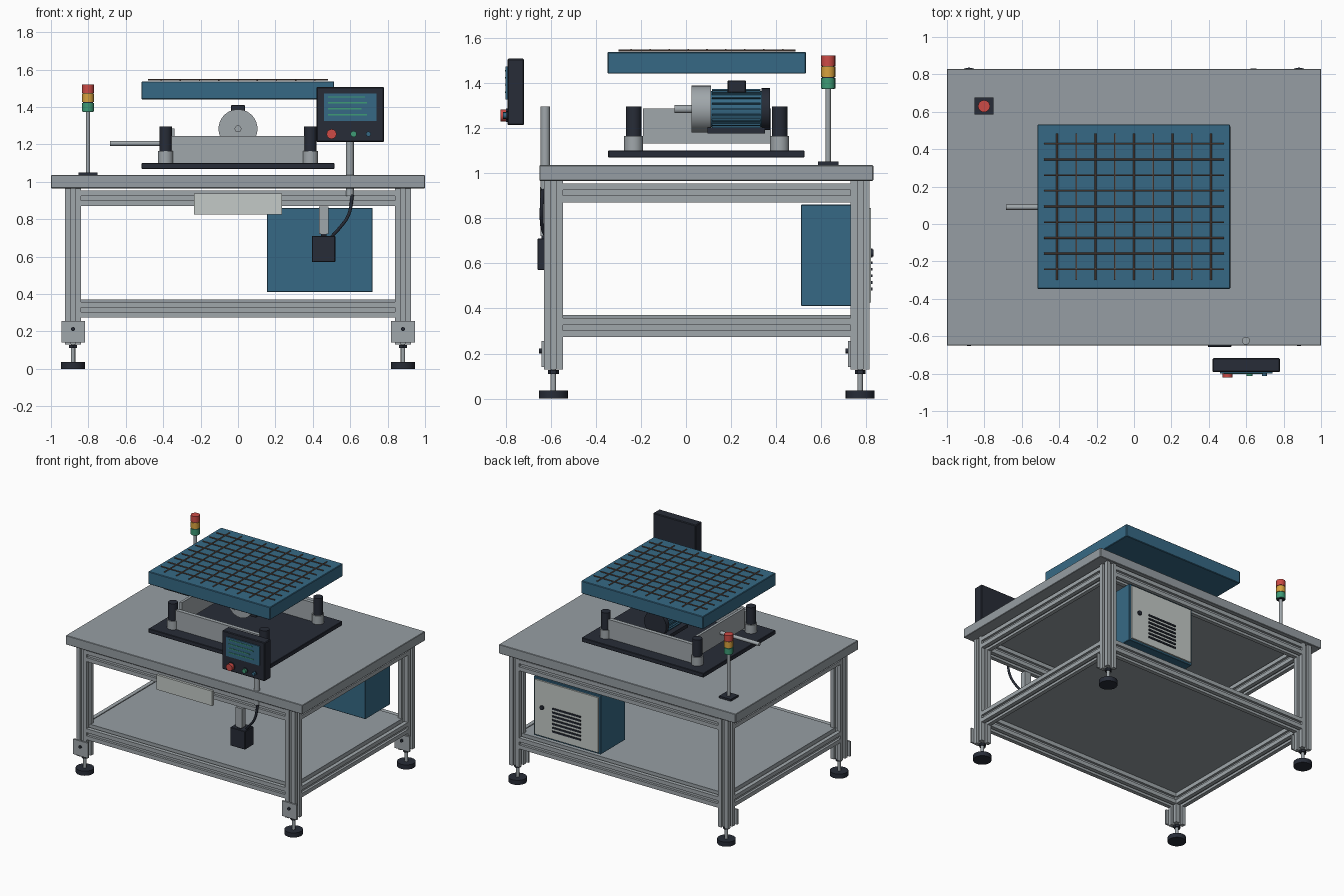
import bpy, bmesh, math
from mathutils import Vector, Matrix

if "Cube" in bpy.data.objects:
    bpy.data.objects.remove(bpy.data.objects["Cube"])


def mat(name, r, g, b):
    m = bpy.data.materials.new(name)
    lin = [((c / 255 + 0.055) / 1.055) ** 2.4 for c in (r, g, b)]
    m.diffuse_color = (*lin, 1)
    m.use_nodes = True
    m.node_tree.nodes["Principled BSDF"].inputs["Base Color"].default_value = m.diffuse_color
    return m


GREY = mat("table grey", 150, 158, 163)
METAL = mat("aluminium", 160, 167, 171)
BLUE = mat("machine blue", 54, 105, 133)
BLACK = mat("dark slate", 39, 44, 55)
PALE = mat("pale panel", 196, 202, 199)
RED = mat("signal red", 205, 75, 70)
AMBER = mat("signal amber", 216, 162, 62)
GREEN = mat("signal green", 62, 155, 118)
WIRE = mat("wire brown", 112, 92, 82)


def finish(bm, name, material):
    bmesh.ops.recalc_face_normals(bm, faces=bm.faces)
    me = bpy.data.meshes.new(name)
    bm.to_mesh(me)
    bm.free()
    me.materials.append(material)
    ob = bpy.data.objects.new(name, me)
    bpy.context.collection.objects.link(ob)
    return ob


def box(name, material, x, y, z, bevel=0):
    """Box from (min, max) pairs."""
    bm = bmesh.new()
    bmesh.ops.create_cube(bm, size=1)
    for v in bm.verts:
        v.co = [(a + b) / 2 + c * (b - a) for (a, b), c in zip((x, y, z), v.co)]
    if bevel:
        bmesh.ops.bevel(bm, geom=list(bm.edges), offset=bevel, segments=1, affect='EDGES')
    return finish(bm, name, material)


def rod(name, material, a, b, r, sides=24, r2=None):
    """Cylinder or cone between two points."""
    a, b = Vector(a), Vector(b)
    turn = (b - a).to_track_quat('Z', 'Y').to_matrix().to_4x4()
    bm = bmesh.new()
    bmesh.ops.create_cone(bm, cap_ends=True, segments=sides, radius1=r,
                          radius2=r if r2 is None else r2, depth=(b - a).length,
                          matrix=Matrix.Translation((a + b) / 2) @ turn)
    ob = finish(bm, name, material)
    ob.data.shade_smooth()
    ob.data.set_sharp_from_angle(angle=math.radians(40))
    return ob


def slot_beam(name, a, b, h=0.042, w=0.012, d=0.018):
    """Slotted square extrusion between two points."""
    a, b = Vector(a), Vector(b)
    side = [(-h, -h), (-w, -h), (-w, -h + d), (w, -h + d), (w, -h)]
    pts = []
    for k in range(4):
        for p in side:
            q = Matrix.Rotation(k * math.pi / 2, 2) @ Vector(p)
            pts.append(Vector((q.x, q.y, 0)))
    turn = (b - a).to_track_quat('Z', 'Y').to_matrix()
    bm = bmesh.new()
    face = bm.faces.new([bm.verts.new(turn @ p + a) for p in pts])
    ext = bmesh.ops.extrude_face_region(bm, geom=[face])
    bmesh.ops.translate(bm, vec=b - a,
                        verts=[v for v in ext["geom"] if isinstance(v, bmesh.types.BMVert)])
    return finish(bm, name, METAL)


# Table top and lower shelf
LX, YF, YB = 0.882, -0.588, 0.772
box("table_top", GREY, (-1, 1), (-0.65, 0.83), (0.965, 1.035), 0.003)
box("lower_shelf", GREY, (-LX + 0.01, LX - 0.01), (YF + 0.01, YB - 0.01), (0.358, 0.37))

# Frame legs, feet and foot brackets
for x in (-LX, LX):
    for y in (YF, YB):
        slot_beam("leg", (x, y, 0.13), (x, y, 0.965))
        rod("foot_pad", BLACK, (x, y, 0), (x, y, 0.035), 0.064)
        rod("foot_stem", METAL, (x, y, 0.035), (x, y, 0.14), 0.012, 16)
        rod("foot_nut", BLACK, (x, y, 0.11), (x, y, 0.127), 0.024, 6)
        box("foot_bracket", METAL, (x - 0.063, x + 0.063), (y - 0.053, y - 0.04), (0.14, 0.255))
        rod("bracket_bolt", BLACK, (x, y - 0.064, 0.212), (x, y - 0.05, 0.212), 0.011, 12)

# Frame rails
for z in (0.912, 0.315):
    for y in (YF, YB):
        slot_beam("long_rail", (-LX + 0.04, y, z), (LX - 0.04, y, z))
    for x in (-LX, LX):
        slot_beam("side_rail", (x, YF + 0.04, z), (x, YB - 0.04, z))

# Blank front plate
box("front_plate", PALE, (-0.235, 0.235), (-0.648, -0.628), (0.825, 0.937))

# Electrical cabinet with louvred door
box("cabinet", BLUE, (0.155, 0.72), (0.51, 0.808), (0.41, 0.86), 0.003)
box("cabinet_door", PALE, (0.17, 0.705), (0.80, 0.82), (0.425, 0.845))
for i in range(7):
    z = 0.48 + i * 0.029
    box("door_louver", BLACK, (0.315, 0.555), (0.815, 0.827), (z, z + 0.012))
rod("door_lock", BLACK, (0.64, 0.815, 0.645), (0.64, 0.832, 0.645), 0.016, 16)

# Base plate, posts and side plates
box("base_plate", BLACK, (-0.515, 0.515), (-0.345, 0.525), (1.068, 1.1), 0.003)
PF, PB = -0.232, 0.415
for x in (-0.387, 0.387):
    for y in (PF, PB):
        rod("post_socket", METAL, (x, y, 1.1), (x, y, 1.165), 0.042)
        rod("damper_post", BLACK, (x, y, 1.16), (x, y, 1.295), 0.034)
for y in (PF, PB):
    box("cross_plate", METAL, (-0.36, 0.36), (y - 0.015, y + 0.015), (1.1, 1.245))
box("side_plate", METAL, (-0.36, -0.34), (-0.19, 0.377), (1.13, 1.285))
rod("side_rod", METAL, (-0.685, 0.09, 1.205), (-0.35, 0.09, 1.205), 0.014, 16)

# Motor lying along y
MZ = 1.283
rod("motor_shaft", METAL, (0, -0.05, MZ), (0, 0.03, MZ), 0.018)
rod("motor_flange", METAL, (0, 0.025, MZ), (0, 0.11, MZ), 0.104, 40)
rod("motor_body", BLUE, (0, 0.11, MZ), (0, 0.34, MZ), 0.08, 32)
for i in range(20):
    t = i * math.tau / 20
    x, z = 0.081 * math.cos(t), MZ + 0.081 * math.sin(t)
    fin = box("motor_fin", BLUE, (-0.008, 0.008), (0.115, 0.33), (-0.003, 0.003))
    fin.matrix_world = Matrix.Translation((x, 0, z)) @ Matrix.Rotation(-t, 4, 'Y')
rod("motor_end_cap", BLACK, (0, 0.335, MZ), (0, 0.372, MZ), 0.093, 32)
box("motor_terminal_box", BLACK, (-0.037, 0.037), (0.185, 0.265), (1.355, 1.41), 0.003)
box("motor_foot", BLACK, (-0.085, 0.085), (0.095, 0.35), (1.175, 1.202))

# Raised platform with wire grid
box("platform", BLUE, (-0.516, 0.514), (-0.347, 0.532), (1.44, 1.537), 0.004)
for i in range(9):
    x = -0.412 + i * 0.103
    y = -0.242 + i * 0.0838
    rod("grid_wire_long", WIRE, (x, -0.3, 1.542), (x, 0.485, 1.542), 0.0045, 8)
    rod("grid_wire_cross", WIRE, (-0.48, y, 1.546), (0.48, y, 1.546), 0.0045, 8)

# Signal tower
TX, TY = -0.802, 0.63
box("tower_base", BLACK, (TX - 0.05, TX + 0.05), (TY - 0.045, TY + 0.045), (1.035, 1.05))
rod("tower_pole", METAL, (TX, TY, 1.05), (TX, TY, 1.38), 0.012, 16)
rod("tower_core", BLACK, (TX, TY, 1.372), (TX, TY, 1.51), 0.028, 16)
for z, m in ((1.375, GREEN), (1.425, AMBER), (1.475, RED)):
    rod("tower_lamp", m, (TX, TY, z), (TX, TY, z + 0.046), 0.032, 16)

# Control panel
box("control_panel", BLACK, (0.42, 0.78), (-0.792, -0.717), (1.212, 1.507), 0.005)
box("screen", BLUE, (0.46, 0.74), (-0.799, -0.79), (1.325, 1.472))
for i, end in enumerate((0.69, 0.66, 0.69, 0.68)):
    z = 1.355 + i * 0.032
    box("screen_line", GREEN, (0.48, end), (-0.802, -0.798), (z, z + 0.006))
for x, r, y, m in ((0.5, 0.026, -0.822, RED), (0.618, 0.016, -0.812, GREEN), (0.697, 0.013, -0.812, BLUE)):
    rod("button_collar", BLACK, (x, -0.797, 1.255), (x, -0.79, 1.255), r + 0.004)
    rod("panel_button", m, (x, y, 1.255), (x, -0.79, 1.255), r)
rod("panel_pole", METAL, (0.598, -0.624, 0.925), (0.598, -0.624, 1.295), 0.021)

# Hanging switch box with hose
box("switch_hanger", METAL, (0.432, 0.485), (-0.645, -0.6), (0.72, 0.868))
box("switch_neck", BLACK, (0.445, 0.472), (-0.64, -0.605), (0.705, 0.735))
box("switch_box", BLACK, (0.395, 0.52), (-0.658, -0.555), (0.57, 0.71), 0.003)
cu = bpy.data.curves.new("hose", 'CURVE')
cu.dimensions = '3D'
cu.bevel_depth = 0.009
cu.bevel_resolution = 2
cu.use_fill_caps = True
path = [(0.495, -0.61, 0.7), (0.545, -0.635, 0.755), (0.59, -0.64, 0.82), (0.612, -0.635, 0.93)]
sp = cu.splines.new('BEZIER')
sp.bezier_points.add(len(path) - 1)
for p, co in zip(sp.bezier_points, path):
    p.co = co
    p.handle_left_type = p.handle_right_type = 'AUTO'
cu.materials.append(BLACK)
bpy.context.collection.objects.link(bpy.data.objects.new("hose", cu))
